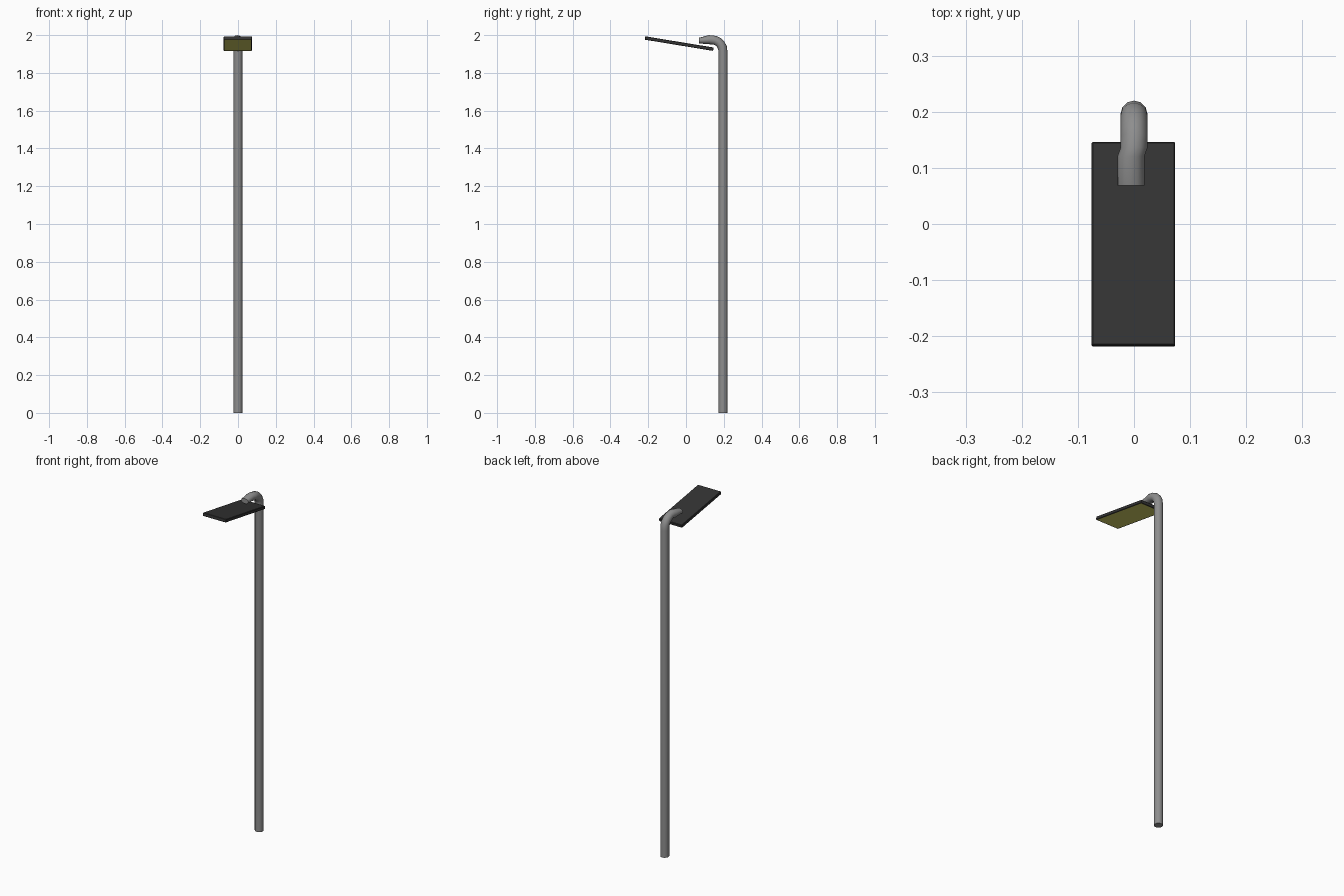
import bpy, bmesh, math
from mathutils import Vector, Matrix

if "Cube" in bpy.data.objects:
    bpy.data.objects.remove(bpy.data.objects["Cube"])


def material(name, rgb):
    m = bpy.data.materials.new(name)
    m.diffuse_color = (*rgb, 1)
    m.use_nodes = True
    m.node_tree.nodes["Principled BSDF"].inputs["Base Color"].default_value = m.diffuse_color
    return m


steel = material("grey_steel", (0.27, 0.27, 0.27))
dark = material("dark_housing", (0.034, 0.034, 0.034))
glow = material("pale_yellow_lens", (0.74, 0.72, 0.15))


def finish(name, bm, mats):
    bmesh.ops.recalc_face_normals(bm, faces=bm.faces)
    me = bpy.data.meshes.new(name)
    bm.to_mesh(me)
    bm.free()
    ob = bpy.data.objects.new(name, me)
    bpy.context.collection.objects.link(ob)
    for m in mats:
        me.materials.append(m)
    return ob


# Pole: rings swept up the shaft, round the bend, to a flattened socket end
SIDES = 12
R = 0.0240
rings = [(0, 0.196, 0.0, 0, R), (0, 0.196, 1.91, 0, R)]      # x, y, z, tilt, half height
for i in range(1, 6):
    a = math.radians(18 * i)
    rings.append((0, 0.136 + 0.06 * math.cos(a), 1.915 + 0.06 * math.sin(a), 18 * i, R))
rings += [(-0.005, 0.122, 1.9755, 95, R),
          (-0.005, 0.069, 1.971, 90, 0.0150)]
bm = bmesh.new()
loops = []
for x, y, z, tilt, h in rings:
    t = math.radians(tilt)
    out = Vector((0, math.cos(t), math.sin(t)))
    loop = []
    for k in range(SIDES):
        a = 2 * math.pi * k / SIDES
        loop.append(bm.verts.new(Vector((x + R * math.cos(a), y, z)) + out * h * math.sin(a)))
    loops.append(loop)
for a, b in zip(loops, loops[1:]):
    for k in range(SIDES):
        n = (k + 1) % SIDES
        bm.faces.new((a[k], a[n], b[n], b[k]))
bm.faces.new(loops[0])
bm.faces.new(loops[-1])
pole = finish("lamp_pole", bm, [steel])
bpy.context.view_layer.objects.active = pole
pole.select_set(True)
bpy.ops.object.shade_smooth_by_angle(angle=math.radians(40))

# Lamp head: thin tilted box with chamfered edges and an inset lens underneath
bm = bmesh.new()
bmesh.ops.create_cube(bm, size=1, matrix=Matrix.Diagonal((0.149, 0.367, 0.018, 1)))
bmesh.ops.bevel(bm, geom=list(bm.edges), offset=0.002, segments=1, affect='EDGES')
bm.normal_update()
under = [f for f in bm.faces if f.normal.z < -0.9]
bmesh.ops.inset_region(bm, faces=under, thickness=0.004, depth=-0.001)
for f in under:
    f.material_index = 1
head = finish("lamp_head", bm, [dark, glow])
head.location = (-0.001, -0.036, 1.955)
head.rotation_euler.x = math.radians(-9.3)
